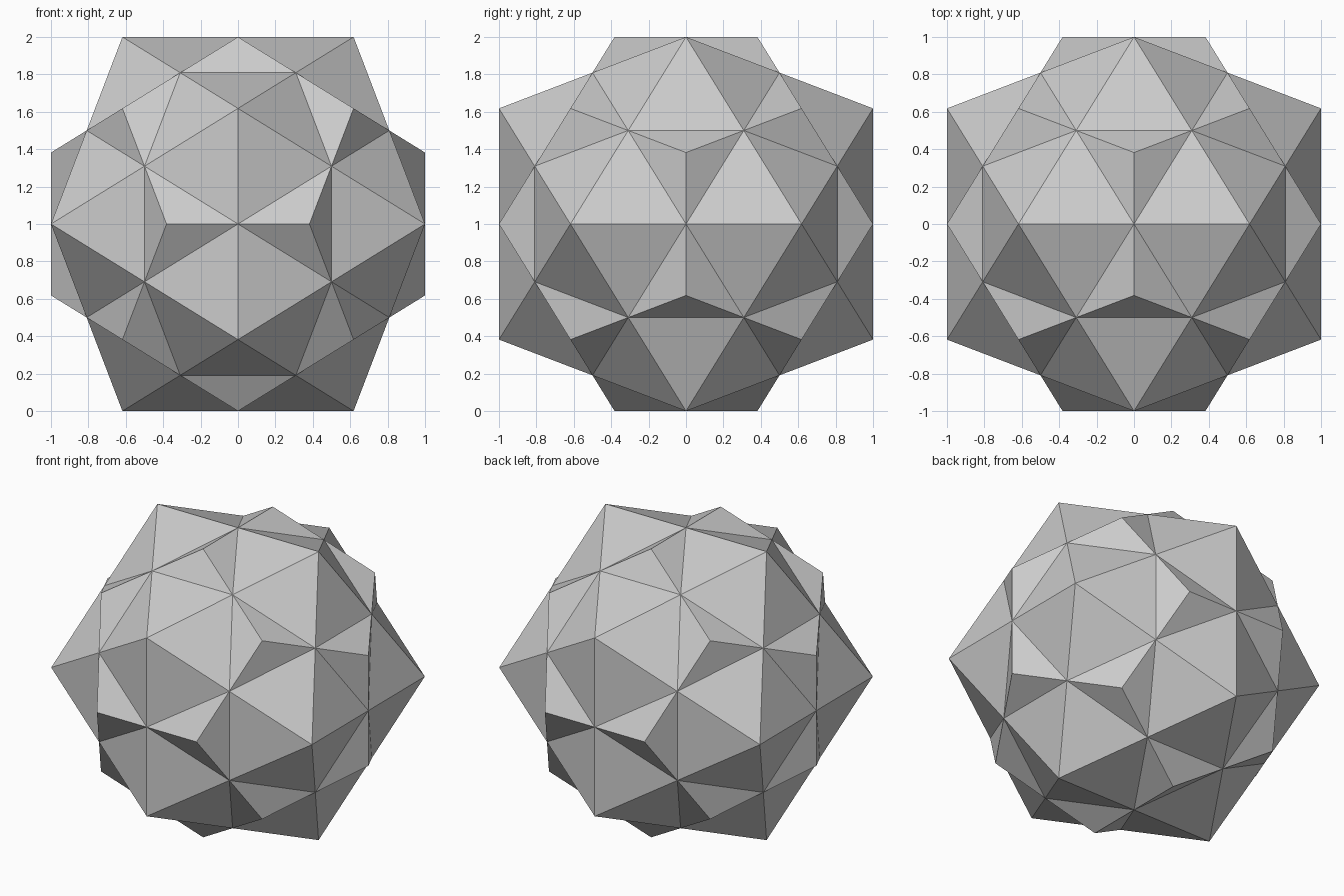
import bpy, bmesh, math
from itertools import product
from mathutils import Vector

if "Cube" in bpy.data.objects:
    bpy.data.objects.remove(bpy.data.objects["Cube"])

PHI = (1 + math.sqrt(5)) / 2

# Core points: the 30 edge midpoints shared by the icosahedron and dodecahedron
core = []
for base in ((1, 0, 0), (PHI / 2, 0.5 / PHI, 0.5)):
    for shift in range(3):
        p = base[shift:] + base[:shift]
        signs = [(1, -1) if c else (1,) for c in p]
        core += [Vector(c * s for c, s in zip(p, sg)) for sg in product(*signs)]

# Icosidodecahedron core: convex hull with the pentagons merged
bm = bmesh.new()
for p in core:
    bm.verts.new(p)
bmesh.ops.convex_hull(bm, input=bm.verts[:])
bmesh.ops.dissolve_limit(bm, angle_limit=math.radians(2),
                         verts=bm.verts[:], edges=bm.edges[:])

# Raise a pyramid on every pentagon (icosahedron tip) and triangle (dodecahedron tip)
tip_radius = {5: math.sqrt(1 + PHI ** -2), 3: math.sqrt(3) / PHI}
for face in bm.faces[:]:
    radius = tip_radius[len(face.verts)]
    tip = bmesh.ops.poke(bm, faces=[face])["verts"][0]
    tip.co = tip.co.normalized() * radius

bmesh.ops.recalc_face_normals(bm, faces=bm.faces[:])
bmesh.ops.translate(bm, vec=(0, 0, 1), verts=bm.verts[:])

mesh = bpy.data.meshes.new("compound_polyhedron")
bm.to_mesh(mesh)
bm.free()
bpy.context.collection.objects.link(bpy.data.objects.new("compound_polyhedron", mesh))
